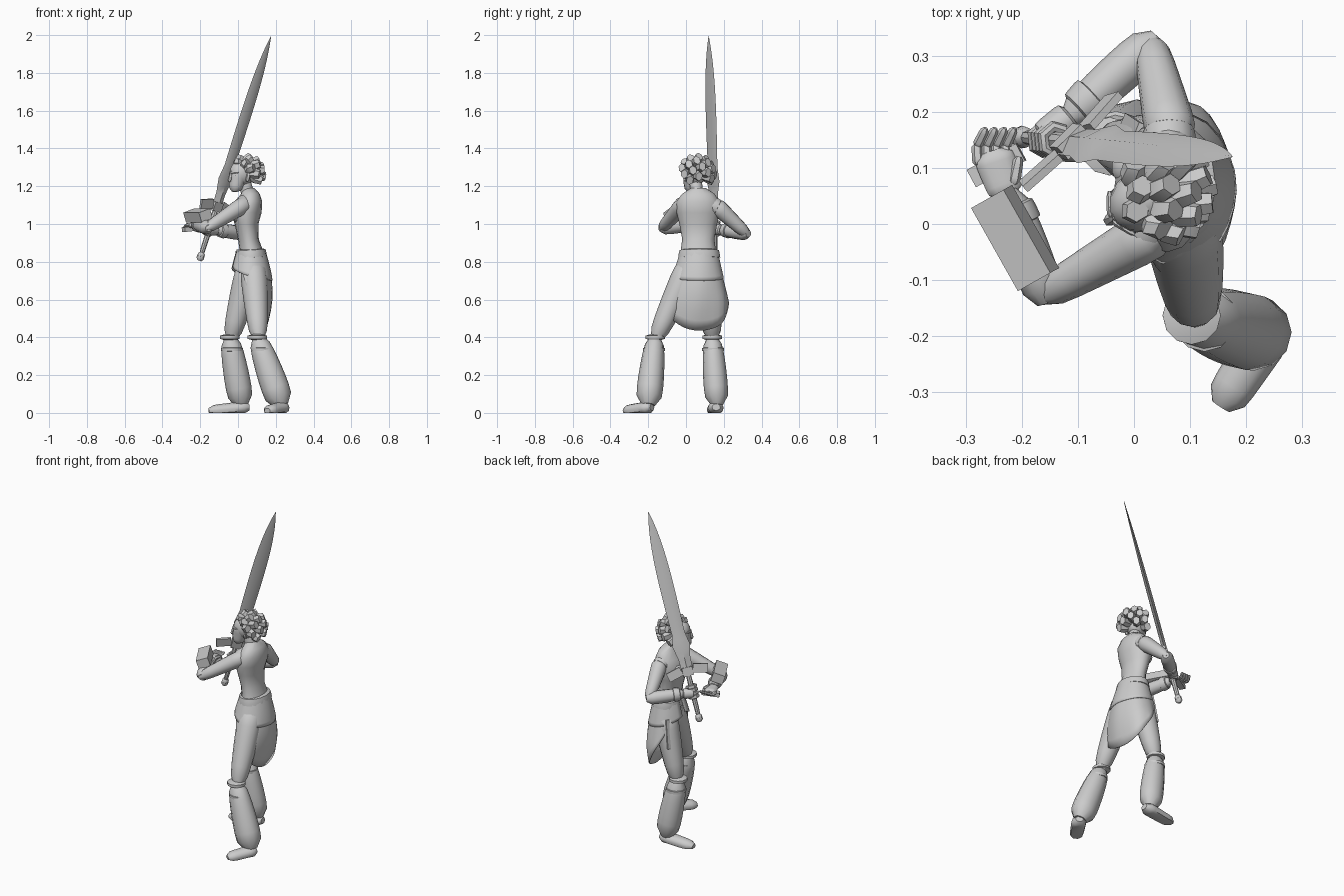
import bpy, bmesh, math
from math import sin, cos, pi
from mathutils import Vector, Matrix

default_cube = bpy.data.objects.get("Cube")
if default_cube:
    bpy.data.objects.remove(default_cube)

grey = bpy.data.materials.new("plain_grey")
grey.use_nodes = True
grey.diffuse_color = (.6, .6, .6, 1)
grey.node_tree.nodes["Principled BSDF"].inputs["Base Color"].default_value = grey.diffuse_color
parts = []
AXIS_X, AXIS_Y, AXIS_Z = Matrix.Identity(3)


def finish(name, bm):
    bmesh.ops.recalc_face_normals(bm, faces=bm.faces)
    mesh = bpy.data.meshes.new(name)
    bm.to_mesh(mesh)
    bm.free()
    mesh.materials.append(grey)
    ob = bpy.data.objects.new(name, mesh)
    bpy.context.collection.objects.link(ob)
    parts.append(ob)
    return ob


def loft(name, points, widths, heights, ref=None, sides=12, level=False):
    """Skin elliptical rings along a path; level rings stay horizontal."""
    bm = bmesh.new()
    rings = []
    last = len(points) - 1
    for i, (point, width, height) in enumerate(zip(points, widths, heights)):
        tangent = AXIS_Z if level else (points[min(i + 1, last)] - points[max(i - 1, 0)]).normalized()
        guide = ref or (AXIS_X if abs(tangent.z) > .7 else AXIS_Z)
        across = guide.cross(tangent).normalized()
        over = tangent.cross(across)
        ring = []
        for k in range(sides):
            angle = 2 * pi * k / sides
            co = point + across * width * cos(angle) + over * height * sin(angle)
            co.z = max(co.z, 0) if not level else co.z
            ring.append(bm.verts.new(co))
        rings.append(ring)
    for low, high in zip(rings, rings[1:]):
        for k in range(sides):
            n = (k + 1) % sides
            bm.faces.new((low[k], low[n], high[n], high[k]))
    bm.faces.new(rings[0])
    bm.faces.new(rings[-1])
    return finish(name, bm)


def limb(name, start, end, thick, thin, bulge=0, squash=1, sides=12, steps=8, ref=None):
    """Tapered round-ended limb between two points."""
    start, end = Vector(start), Vector(end)
    fractions = [k / steps for k in range(steps + 1)]
    radii = [(thick + (thin - thick) * f + bulge * sin(pi * f)) * max(.5, (1 - (2 * f - 1) ** 8) ** .5)
             for f in fractions]
    return loft(name, [start.lerp(end, f) for f in fractions], radii, [r * squash for r in radii], ref, sides)


def box(name, centre, along, across, size):
    along = Vector(along).normalized()
    across = Vector(across)
    across = (across - along * across.dot(along)).normalized()
    turn = Matrix((along, across, along.cross(across))).transposed().to_4x4()
    bm = bmesh.new()
    bmesh.ops.create_cube(bm, size=1)
    bm.transform(Matrix.Translation(centre) @ turn @ Matrix.Diagonal((*size, 1)))
    return finish(name, bm)


def ball(name, centre, size):
    bm = bmesh.new()
    bmesh.ops.create_uvsphere(bm, u_segments=14, v_segments=10, radius=1)
    bm.transform(Matrix.Translation(centre) @ Matrix.Diagonal((*size, 1)))
    return finish(name, bm)


# Torso: x, z, half width, half depth from hips to collar
torso = [(.08, .74, .11, .075), (.07, .86, .093, .062), (.055, .92, .085, .055), (.045, 1, .1, .063),
         (.045, 1.06, .115, .08), (.06, 1.12, .115, .068), (.065, 1.16, .085, .05), (.055, 1.19, .04, .033)]
loft("torso", [Vector((x, .065, z)) for x, z, w, d in torso], [row[2] for row in torso],
     [row[3] for row in torso], sides=16, level=True)
limb("neck", (.06, .06, 1.13), (.03, .05, 1.24), .036, .032)
for y in (.02, .1):
    ball("chest_side", (.005, y, 1.05), (.045, .04, .042))

# Legs, baggy lower trousers, cuffs and shoes
for name, hip, knee, ankle, heel, toe, girth in (
        ("front", (.07, .12, .8), (-.04, .14, .38), (.02, .165, .04), (.06, .16, .03), (-.155, .145, .01), .062),
        ("rear", (.08, .03, .8), (.11, -.165, .38), (.23, -.2, .04), (.25, -.18, .03), (.155, -.325, .01), .07)):
    knee, ankle = Vector(knee), Vector(ankle)
    limb(name + "_thigh", hip, knee, .075, .044, bulge=.005)
    limb(name + "_trouser", knee.lerp(ankle, -.08), ankle, .046, girth, bulge=.008, squash=1.07)
    limb(name + "_shoe", heel, toe, .044, .037, squash=.8)
    for f, girth in ((-.06, .052), (.13, .058)):
        middle = knee.lerp(ankle, f)
        limb(name + "_knee_cuff", middle + AXIS_Z * .016, middle - AXIS_Z * .016, girth, girth, steps=4)


def skirt(name, opening, hem_height, rise, looseness, columns=24, rows=8):
    """Wrapped cloth, open at the front and hanging to a point at the back."""
    bm = bmesh.new()
    grid = []
    for i in range(columns + 1):
        angle = opening * (2 * i / columns - 1)
        hem = hem_height + rise * (angle - .15) ** 2
        column = []
        for j in range(rows + 1):
            fall = (.865 - hem) * j / rows
            depth = .072 + looseness + .042 * sin(pi * fall / .45)
            width = .092 + looseness + .08 * min(1, fall / .28)
            fold = 1 + .06 * fall * sin(angle * 7 + fall * 5)
            column.append(bm.verts.new((.068 + depth * fold * cos(angle),
                                        .07 - .05 * fall + width * fold * sin(angle), .865 - fall)))
        grid.append(column)
    for left, right in zip(grid, grid[1:]):
        for j in range(rows):
            bm.faces.new((left[j], right[j], right[j + 1], left[j + 1]))
    cloth = finish(name, bm).modifiers.new("cloth", "SOLIDIFY")
    cloth.thickness = .006


skirt("skirt", opening=2.2, hem_height=.435, rise=.065, looseness=0)
skirt("upper_wrap", opening=3, hem_height=.7, rise=.008, looseness=.004)
limb("sash", (.07, .07, .81), (.066, .07, .875), .115, .102, squash=.76, sides=16, steps=5)
box("sash_tail", (-.01, .16, .68), (-.15, .1, -1), (.4, 1, 0), (.17, .06, .01))

# Arms with bracers
for name, shoulder, elbow, wrist in (
        ("left", (.06, 0, 1.12), (-.16, -.125, .98), (-.225, .06, 1)),
        ("right", (.07, .145, 1.11), (.03, .32, .95), (-.12, .185, .97))):
    elbow, wrist = Vector(elbow), Vector(wrist)
    limb(name + "_shoulder", (.065, .065, 1.135), Vector(shoulder).lerp(elbow, .2), .04, .05)
    limb(name + "_upper_arm", shoulder, elbow.lerp(Vector(shoulder), -.05), .05, .03)
    limb(name + "_forearm", elbow.lerp(wrist, -.08), wrist, .037, .03, bulge=.004)
    limb(name + "_bracer", elbow.lerp(wrist, .65), elbow.lerp(wrist, .9), .042, .036, steps=6)

# Block carried on the left forearm, and a bar at the hand
box("forearm_block", (-.212, -.025, 1.045), (.49, -.87, 0), (.84, .47, .33), (.17, .07, .055))
box("hand_bar", (-.245, .105, .975), (.86, .46, .1), AXIS_Z, (.1, .025, .035))

# Open left hand
limb("left_palm", (-.225, .05, .995), (-.253, .13, .99), .032, .037, squash=.45)
for k in range(4):
    knuckle = Vector((-.278 + .017 * k, .105, .99))
    joint = knuckle + Vector((-.002, .038, -.006))
    limb("left_finger", knuckle, joint, .01, .01, sides=6)
    limb("left_fingertip", joint - AXIS_Y * .005, joint + Vector((.016, .028, .018)), .01, .008, sides=6)
limb("left_thumb", (-.215, .07, 1), (-.205, .12, 1), .012, .009, sides=6)

# Sword: wide is the blade's width direction, flat its thickness
foot, tip = Vector((-.2, .155, .82)), Vector((.175, .12, 1.995))
axis = (tip - foot).normalized()
wide = Vector((.72, .65, 0))
wide = (wide - axis * wide.dot(axis)).normalized()
flat = axis.cross(wide)
guard = foot + axis * .285
stations = [k / 25 for k in range(26)]
edge = [(.032 + .018 * f) * (1 - f ** 4.5) + .014 * max(0, 1 - abs(f - .16) / .08) + .001 for f in stations]
ridge = [.013 * (1 - f ** 3) + .001 for f in stations]
loft("blade", [guard.lerp(tip, f) for f in stations], edge, ridge, flat, sides=4)
limb("handle", foot, guard, .013, .016, sides=8, ref=flat)
limb("pommel", foot - axis * .015, foot + axis * .035, .021, .018, sides=8, steps=4, ref=flat)
box("guard_hub", guard, wide, axis, (.06, .05, .03))
for side in (1, -1):
    box("guard_wing", guard + wide * side * .075, wide - axis * side * .25, axis, (.085, .052, .014))

# Right hand closed round the handle
grip = foot + axis * .165
limb("right_palm", (-.11, .195, .968), (-.165, .15, .972), .03, .03)
for k in range(4):
    centre = grip + axis * (.02 * k - .03)
    curl = [centre + (wide * cos(a) + flat * sin(a)) * .024 for a in range(5)]
    loft("right_finger", curl, [.011] * 5, [.011] * 5, axis, sides=8)

# Head, built facing -x at the origin and then turned onto the neck
first_head_part = len(parts)
ball("skull", (0, 0, .1), (.07, .057, .07))
limb("jaw", (-.047, 0, 0), (-.017, 0, .11), .03, .056)
limb("nose", (-.078, 0, .053), (-.066, 0, .105), .012, .007, sides=6)
limb("lips", (-.064, -.018, .034), (-.064, .018, .034), .006, .006, bulge=.004, sides=6)
for side in (1, -1):
    limb("brow", (-.07, .004 * side, .1), (-.05, .045 * side, .103), .008, .005, sides=6)
    limb("eye", (-.064, .012 * side, .087), (-.054, .034 * side, .088), .006, .005, sides=6)
    limb("ear", (0, .053 * side, .055), (.006, .06 * side, .1), .012, .014, squash=.8, sides=6)

# Thick stubby locks swept back from the hairline
lock_count = 46
sweep = Vector((.022, 0, -.004))
for k in range(lock_count):
    z = 1 - (2 * k + 1) / lock_count
    turn = k * pi * (3 - math.sqrt(5))
    out = Vector((cos(turn) * math.sqrt(1 - z * z), sin(turn) * math.sqrt(1 - z * z), z))
    if z > -.45 and out.x > .1 - .9 * max(0, z):
        root = Vector((.01, 0, .1)) + out * .045
        lock = [root, root + out * .03 + sweep * .3, root + out * .05 + sweep]
        loft("hair_lock", lock, [.022, .028, .024], [.02, .024, .02], AXIS_Y, sides=6)

head_place = Matrix.Translation((.022, .045, 1.17)) @ Matrix.Rotation(pi / 6, 4, "Z")
for ob in parts[first_head_part:]:
    ob.data.transform(head_place)

# Smooth shading with sharp edges kept
bpy.ops.object.select_all(action="DESELECT")
for ob in parts:
    ob.select_set(True)
bpy.context.view_layer.objects.active = parts[0]
bpy.ops.object.shade_smooth_by_angle(angle=math.radians(40))
